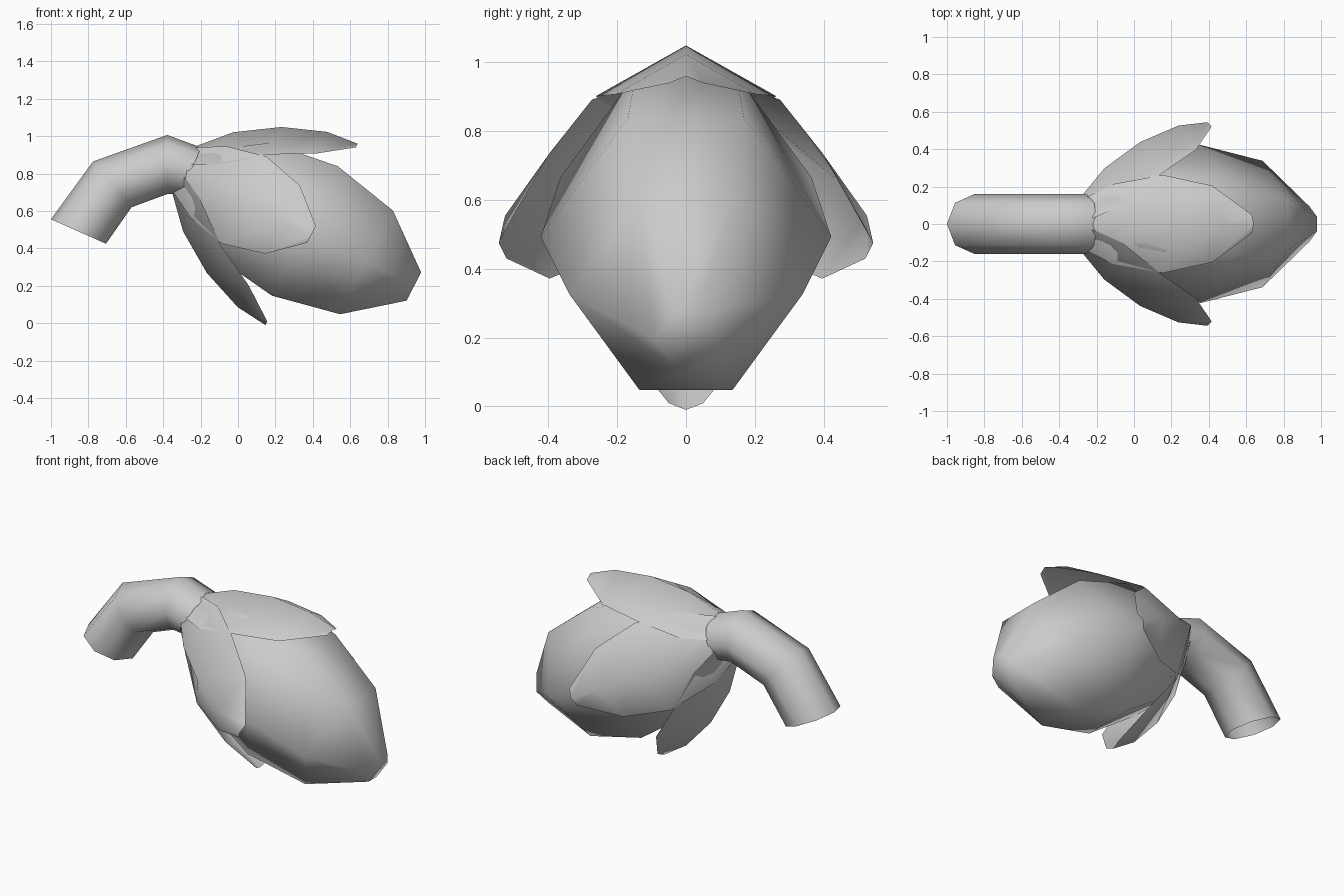
import bpy
import math
from mathutils import Vector, Matrix

if "Cube" in bpy.data.objects:
    bpy.data.objects.remove(bpy.data.objects["Cube"], do_unlink=True)

grey = bpy.data.materials.new("soft_grey")
grey.use_nodes = True
colour = (0.6, 0.6, 0.6, 1)
grey.diffuse_color = colour
grey.node_tree.nodes["Principled BSDF"].inputs["Base Color"].default_value = colour

# Bud frame: origin at the stem joint, local x runs along the drooping axis
FRAME = Matrix.Translation((-0.275, 0, 0.815)) @ Matrix.Rotation(math.radians(27), 4, 'Y')


def loft(name, rows, closed, caps=()):
    """Skin a list of equal point rows with quads."""
    n = len(rows[0])
    faces = []
    for i in range(len(rows) - 1):
        for j in range(n if closed else n - 1):
            a, b = i * n + j, i * n + (j + 1) % n
            faces.append((a, b, b + n, a + n))
    if "start" in caps:
        faces.append(tuple(reversed(range(n))))
    if "end" in caps:
        faces.append(tuple(range((len(rows) - 1) * n, len(rows) * n)))
    mesh = bpy.data.meshes.new(name)
    mesh.from_pydata([p for row in rows for p in row], [], faces)
    mesh.materials.append(grey)
    mesh.shade_smooth()
    ob = bpy.data.objects.new(name, mesh)
    bpy.context.collection.objects.link(ob)
    return ob


# Bud: six-sided rings along the axis (distance, radius)
section = [(1, 0), (0.4, 0.92), (-0.4, 0.92), (-1, 0), (-0.4, -0.92), (0.4, -0.92)]
profile = [(0.0, 0.12), (0.33, 0.365), (0.71, 0.422), (1.08, 0.338), (1.364, 0.092)]
rings = [[FRAME @ Vector((d, r * y, r * z)) for y, z in section] for d, r in profile]
loft("bud", rings, True, ("start", "end"))

# Sepals: folded leaves (distance, half width, ridge height, edge height)
leaf = [(-0.01, 0.135, 0.145, 0.03), (0.13, 0.213, 0.297, 0.10),
        (0.345, 0.262, 0.438, 0.273), (0.575, 0.205, 0.526, 0.396),
        (0.75, 0.05, 0.544, 0.522)]
for k, name in enumerate(("top", "front", "bottom", "back")):
    turn = FRAME @ Matrix.Rotation(math.radians(90 * k), 4, 'X')
    rows = [[turn @ Vector(p) for p in ((d, -w, e), (d, 0, h), (d, w, e))]
            for d, w, h, e in leaf]
    loft(name + "_sepal", rows, False)

# Stem: eight-sided bent tube with mitred joints (x, z, tilt, in-plane radius)
path = [(-0.853, 0.49, 156, 0.161), (-0.672, 0.742, 130, 0.16),
        (-0.378, 0.848, 90, 0.158), (-0.25, 0.815, 67, 0.135)]
tube = []
for x, z, tilt, r in path:
    t = math.radians(tilt)
    ring = []
    for j in range(8):
        a = math.tau * j / 8
        u = r * math.cos(a)
        ring.append(Vector((x + u * math.cos(t), 0.16 * math.sin(a), z + u * math.sin(t))))
    tube.append(ring)
loft("stem", tube, True)
